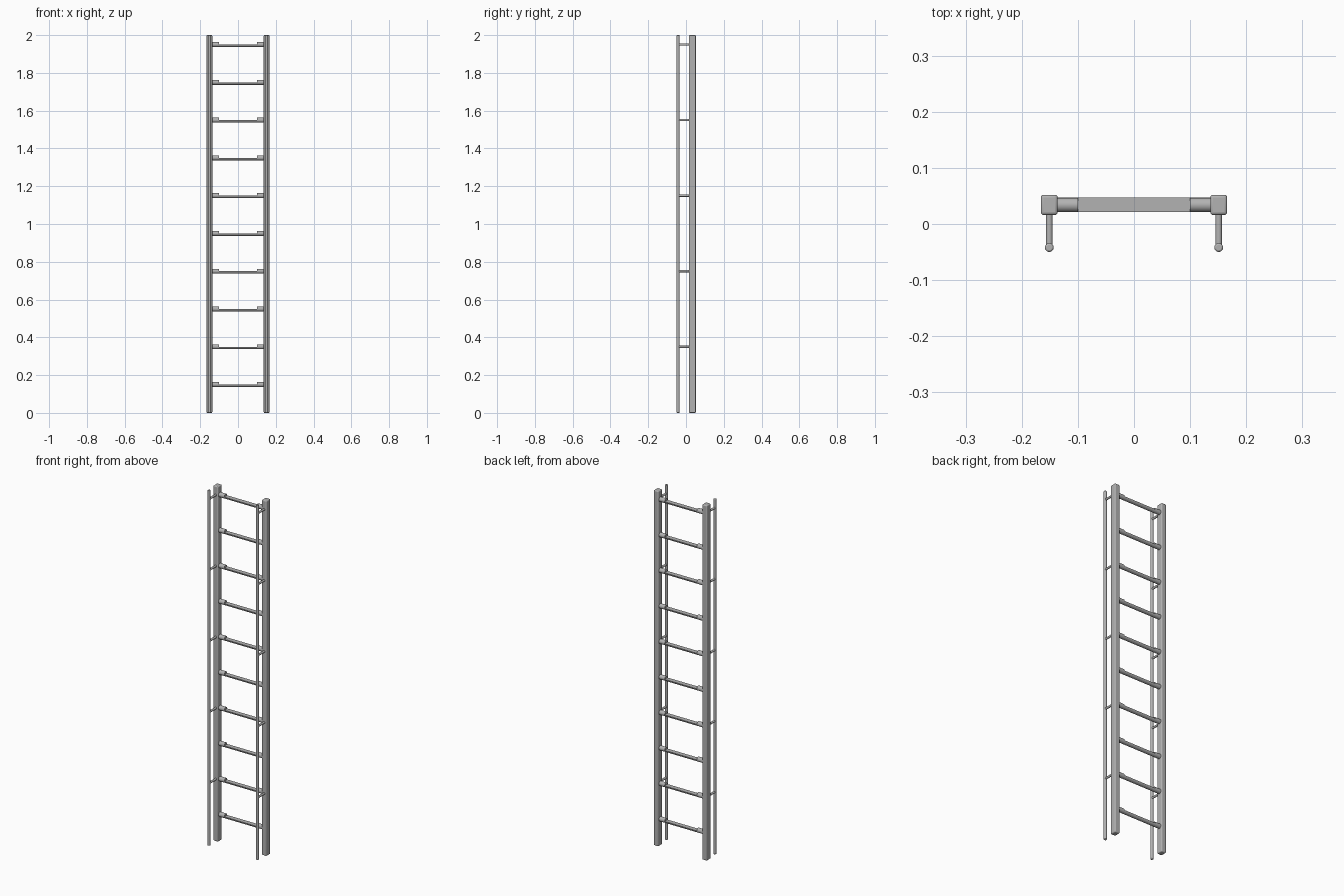
import bpy, bmesh, math
from mathutils import Vector

if "Cube" in bpy.data.objects:
    bpy.data.objects.remove(bpy.data.objects["Cube"], do_unlink=True)

steel = bpy.data.materials.new("grey_steel")
steel.use_nodes = True
GREY = (0.45, 0.45, 0.45, 1)
steel.diffuse_color = GREY
steel.node_tree.nodes["Principled BSDF"].inputs["Base Color"].default_value = GREY

RAIL_X, RAIL_Y, BAR_Y = 0.151, 0.034, -0.042
HEIGHT = 2.0
RUNG_R = 0.013


def finish(obj):
    obj.data.materials.append(steel)
    bpy.ops.object.select_all(action='DESELECT')
    obj.select_set(True)
    bpy.context.view_layer.objects.active = obj
    bpy.ops.object.shade_smooth_by_angle(angle=math.radians(40))
    return obj


def box(name, loc, size, bevel):
    bpy.ops.mesh.primitive_cube_add(size=1, location=loc)
    obj = bpy.context.object
    obj.name = name
    obj.scale = size
    bpy.ops.object.transform_apply(location=False, rotation=False, scale=True)
    mod = obj.modifiers.new("Rounded edges", 'BEVEL')
    mod.width, mod.segments = bevel, 3
    return finish(obj)


def rod(name, start, end, radius, sides=12):
    a, b = Vector(start), Vector(end)
    bpy.ops.mesh.primitive_cylinder_add(
        vertices=sides, radius=radius, depth=(b - a).length, location=(a + b) / 2,
        rotation=(b - a).to_track_quat('Z', 'Y').to_euler())
    obj = bpy.context.object
    obj.name = name
    return finish(obj)


def flat_tread(name, z, half_length, sides=8):
    """Half-round bar with a flat top, running along x."""
    bm = bmesh.new()
    ring = []
    for i in range(sides + 1):
        a = math.pi + math.pi * i / sides
        ring.append(bm.verts.new((-half_length, RUNG_R * math.cos(a), RUNG_R * math.sin(a))))
    face = bm.faces.new(ring)
    new = bmesh.ops.extrude_face_region(bm, geom=[face])["geom"]
    bmesh.ops.translate(bm, vec=(2 * half_length, 0, 0),
                        verts=[v for v in new if isinstance(v, bmesh.types.BMVert)])
    bmesh.ops.recalc_face_normals(bm, faces=bm.faces)
    mesh = bpy.data.meshes.new(name)
    bm.to_mesh(mesh)
    bm.free()
    obj = bpy.data.objects.new(name, mesh)
    obj.location = (0, RAIL_Y, z)
    bpy.context.collection.objects.link(obj)
    return finish(obj)


# Side rails, handrails and the brackets joining them
for side, s in (("left", 1), ("right", -1)):
    x = s * RAIL_X
    box(f"{side}_rail", (x, RAIL_Y, HEIGHT / 2), (0.03, 0.036, HEIGHT), 0.005)
    bar = rod(f"{side}_handrail", (x, BAR_Y, 0), (x, BAR_Y, HEIGHT), 0.008)
    mod = bar.modifiers.new("Rounded ends", 'BEVEL')
    mod.width, mod.segments = 0.003, 2
    mod.limit_method = 'ANGLE'
    mod.angle_limit = math.radians(50)
    for i in range(5):
        z = 0.35 + 0.4 * i
        rod(f"{side}_bracket_{i + 1}", (x, BAR_Y, z), (x, RAIL_Y, z), 0.006)

# Rungs: flat-topped in the middle, full round at the ends
for i in range(10):
    z = 0.15 + 0.2 * i
    flat_tread(f"rung_{i + 1}", z, 0.1)
    for side, s in (("left", 1), ("right", -1)):
        rod(f"{side}_rung_end_{i + 1}", (s * 0.1, RAIL_Y, z), (s * RAIL_X, RAIL_Y, z), RUNG_R, 16)
